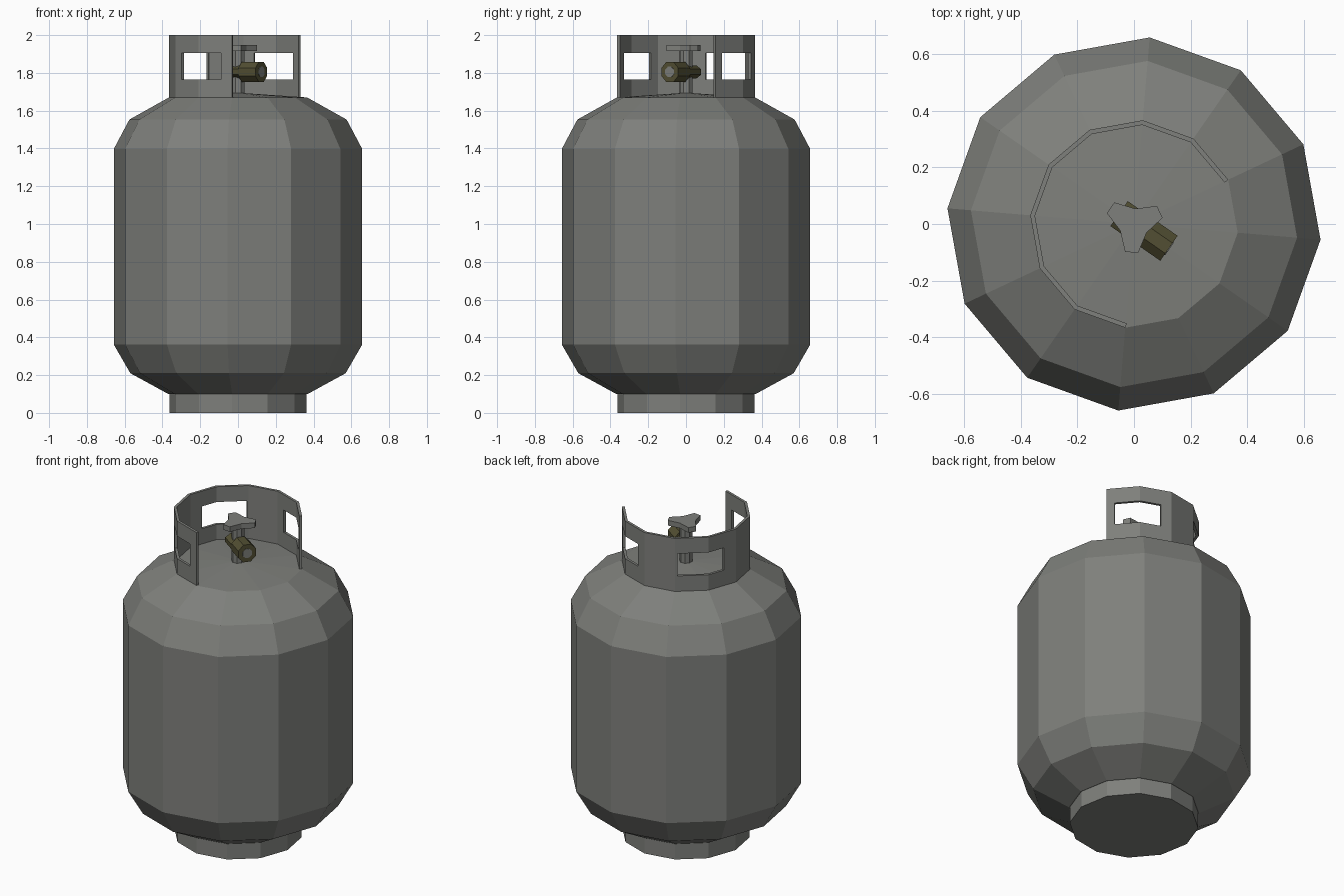
import bpy, bmesh, math
from mathutils import Matrix, Vector

if "Cube" in bpy.data.objects:
    bpy.data.objects.remove(bpy.data.objects["Cube"])

TURN = 25.2      # common rotation of all twelve-sided parts, in degrees
AXIS = -34.8     # direction of the valve outlet


def material(name, rgb):
    m = bpy.data.materials.new(name)
    m.diffuse_color = (*rgb, 1)
    m.use_nodes = True
    m.node_tree.nodes["Principled BSDF"].inputs["Base Color"].default_value = m.diffuse_color
    return m


GREY = material("grey_steel", (0.21, 0.215, 0.20))
OLIVE = material("olive_brass", (0.085, 0.078, 0.033))


def polar(r, deg, z=0.0):
    a = math.radians(deg)
    return Vector((r * math.cos(a), r * math.sin(a), z))


def finish(name, bm, mat):
    me = bpy.data.meshes.new(name)
    bm.to_mesh(me)
    bm.free()
    me.materials.append(mat)
    ob = bpy.data.objects.new(name, me)
    bpy.context.collection.objects.link(ob)
    return ob


def lathe(name, profile, mat, sides=12, turn=TURN, matrix=None):
    """Closed faceted solid from (radius, z) rings; radius 0 makes a tip."""
    bm = bmesh.new()
    rings = []
    for r, z in profile:
        n = sides if r > 0 else 1
        rings.append([bm.verts.new(polar(r, turn + 360 * i / sides, z)) for i in range(n)])
    for a, b in zip(rings, rings[1:]):
        for i in range(sides):
            j = (i + 1) % sides
            if len(b) == 1:
                bm.faces.new((a[i], a[j], b[0]))
            else:
                bm.faces.new((a[i], a[j], b[j], b[i]))
    bm.faces.new(rings[0][::-1])
    if len(rings[-1]) > 1:
        bm.faces.new(rings[-1])
    if matrix:
        bm.transform(matrix)
    return finish(name, bm, mat)


# Tank and foot ring
lathe("tank_body", [(0.37, 0.10), (0.572, 0.21), (0.66, 0.362), (0.66, 1.397),
                    (0.577, 1.553), (0.367, 1.67), (0, 1.695)], GREY)
lathe("foot_ring", [(0.364, 0), (0.364, 0.105)], GREY)

# Collar: eight panels of the twelve-sided ring, with three hand holes
holes = [(0.24, 1.67), (3.07, 4.56), (6.27, 7.67)]
steps = sorted(list(range(9)) + [u for h in holes for u in h])
levels = [1.668, 1.766, 1.905, 2.0]


def rim_point(u, z):
    i = min(int(u), 7)
    p = polar(0.367, TURN + 30 * i, z)
    return p.lerp(polar(0.367, TURN + 30 * (i + 1), z), u - i)


bm = bmesh.new()
grid = [[bm.verts.new(rim_point(u, z)) for z in levels] for u in steps]
for k in range(len(steps) - 1):
    mid = (steps[k] + steps[k + 1]) / 2
    for row in range(3):
        if row == 1 and any(a < mid < b for a, b in holes):
            continue
        bm.faces.new((grid[k][row], grid[k + 1][row],
                      grid[k + 1][row + 1], grid[k][row + 1]))
collar = finish("collar", bm, GREY)
solid = collar.modifiers.new("thickness", 'SOLIDIFY')
solid.thickness = 0.016
solid.offset = -1
solid.use_even_offset = True

# Valve stem
lathe("valve_stem", [(0.036, 1.68), (0.036, 1.92)], GREY, 8, TURN)

# Valve body and outlet, lying along the outlet axis
lay = (Matrix.Translation((0, 0, 1.805)) @ Matrix.Rotation(math.radians(AXIS), 4, 'Z')
       @ Matrix.Rotation(math.radians(90), 4, 'Y'))
flat = lay @ Matrix.Diagonal((0.65, 1, 1, 1))
lathe("valve_body", [(0.058, -0.064), (0.058, 0.06)], OLIVE, 8, 22.5, flat)
lathe("valve_outlet", [(0.058, 0.04), (0.058, 0.15)], OLIVE, 8, 22.5, lay)
lathe("outlet_opening", [(0.03, 0.14), (0.03, 0.153)], GREY, 8, 22.5, lay)

# Three-lobed hand wheel
bm = bmesh.new()
outline = []
for k in range(3):
    c = TURN + 120 * k
    outline += [polar(0.103, c - 13, 1.915), polar(0.103, c + 13, 1.915),
                polar(0.054, c + 60, 1.915)]
base = bm.faces.new([bm.verts.new(p) for p in outline])
top = bmesh.ops.extrude_face_region(bm, geom=[base], use_keep_orig=True)["geom"]
bmesh.ops.translate(bm, vec=(0, 0, 0.032),
                    verts=[g for g in top if isinstance(g, bmesh.types.BMVert)])
bmesh.ops.recalc_face_normals(bm, faces=bm.faces)
finish("hand_wheel", bm, GREY)
